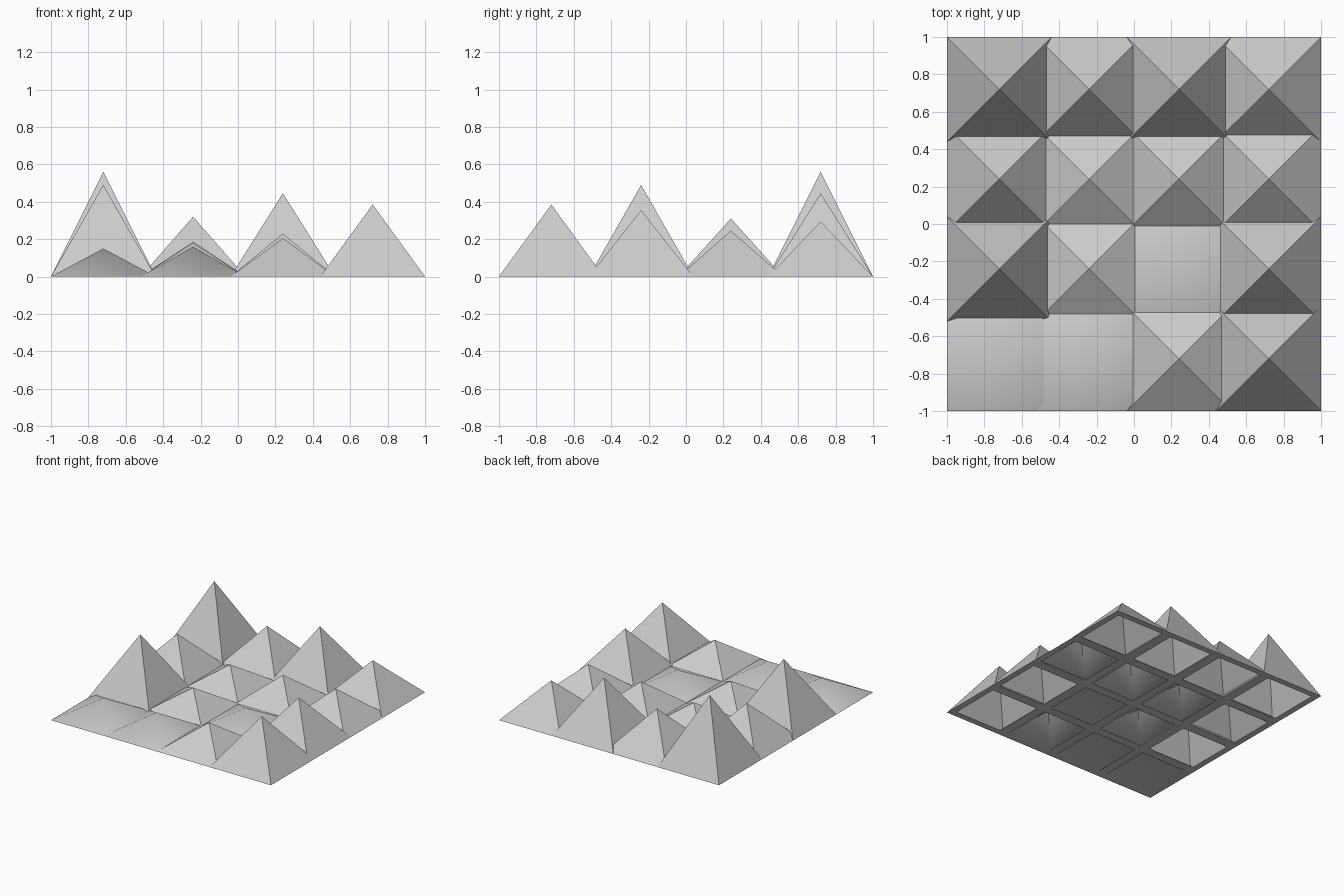
import bpy
import bmesh
import math

cube = bpy.data.objects.get("Cube")
if cube:
    bpy.data.objects.remove(cube, do_unlink=True)

# One plain grey for every pyramid
grey = bpy.data.materials.new("light_grey")
grey.use_nodes = True
colour = (0.6, 0.6, 0.6, 1)
grey.diffuse_color = colour
grey.node_tree.nodes["Principled BSDF"].inputs["Base Color"].default_value = colour

PITCH = 0.48   # spacing of neighbouring peaks
HALF = 0.28    # half width of a pyramid base, so neighbours overlap
RIM = 0.05     # width of the flat rim under each hollow pyramid

# Peak heights: rows from front to back, columns from -x to +x
HEIGHTS = [
    (0.15, 0.16, 0.205, 0.385),
    (0.49, 0.18, 0.14, 0.355),
    (0.31, 0.187, 0.23, 0.245),
    (0.56, 0.32, 0.445, 0.295),
]


def square(bm, half):
    return [bm.verts.new((sx * half, sy * half, 0))
            for sx, sy in ((-1, -1), (1, -1), (1, 1), (-1, 1))]


def hollow_pyramid(name, x, y, height):
    """Four-sided shell with a flat rim and a parallel inner cavity."""
    bm = bmesh.new()
    inner_half = HALF - RIM
    outer, inner = square(bm, HALF), square(bm, inner_half)
    peak = bm.verts.new((0, 0, height))
    inner_peak = bm.verts.new((0, 0, height * inner_half / HALF))
    for i in range(4):
        j = (i + 1) % 4
        bm.faces.new((outer[i], outer[j], peak))
        bm.faces.new((inner[j], inner[i], inner_peak))
        bm.faces.new((outer[j], outer[i], inner[i], inner[j]))
    mesh = bpy.data.meshes.new(name)
    bm.to_mesh(mesh)
    bm.free()
    mesh.materials.append(grey)
    obj = bpy.data.objects.new(name, mesh)
    obj.location = (x, y, 0)
    bpy.context.collection.objects.link(obj)
    return obj


# Four by four field of pyramids
bpy.ops.object.select_all(action="DESELECT")
for r, row in enumerate(HEIGHTS):
    for c, height in enumerate(row):
        pyramid = hollow_pyramid(f"pyramid_row{r + 1}_column{c + 1}",
                                 (c - 1.5) * PITCH, (r - 1.5) * PITCH, height)
        pyramid.select_set(True)
        bpy.context.view_layer.objects.active = pyramid

# Only the shallowest ridges are soft
bpy.ops.object.shade_smooth_by_angle(angle=math.radians(43))
